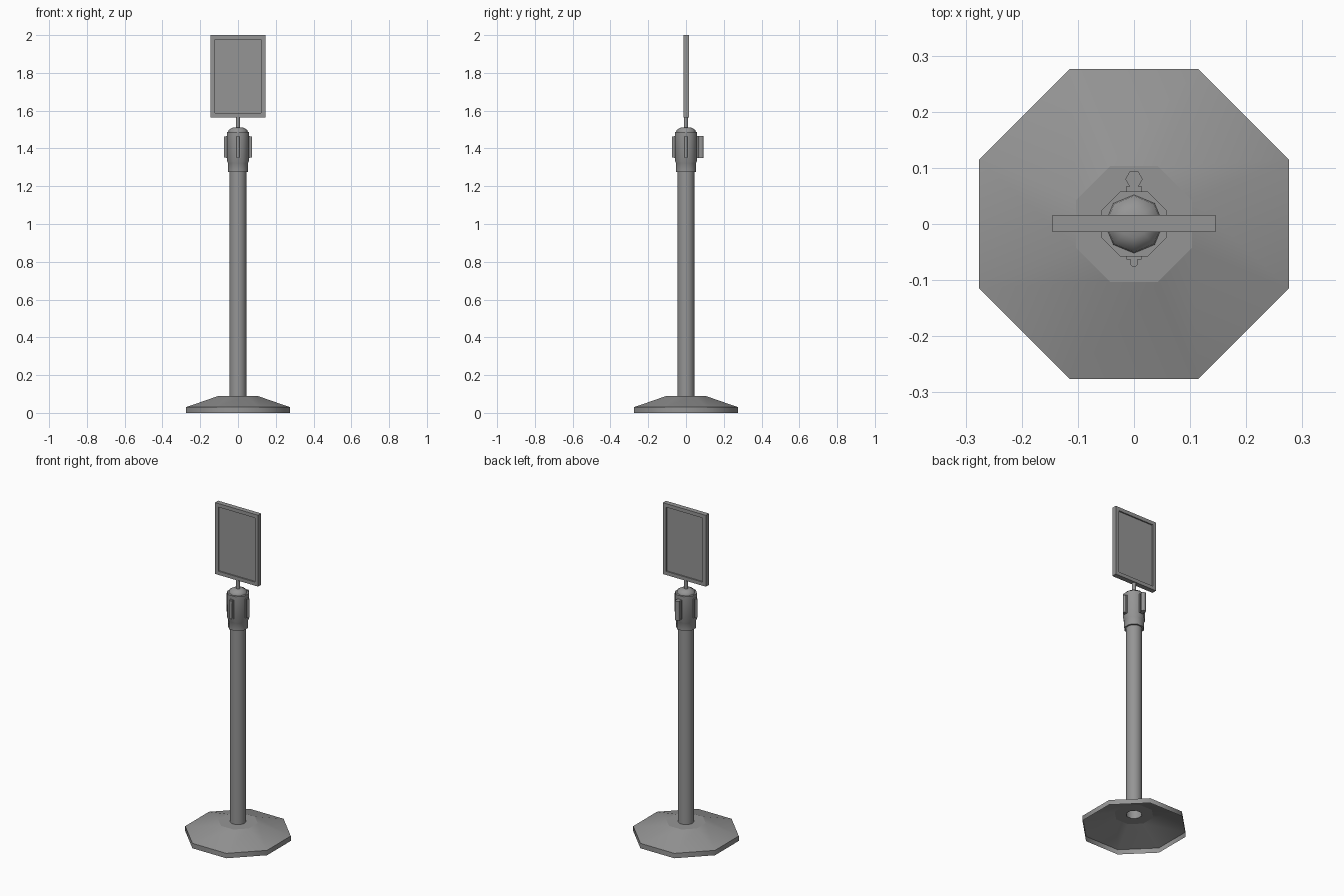
import bpy, bmesh, math

if "Cube" in bpy.data.objects:
    bpy.data.objects.remove(bpy.data.objects["Cube"])

GREY = bpy.data.materials.new("dark_grey")
GREY.diffuse_color = (0.3, 0.3, 0.3, 1)
GREY.use_nodes = True
GREY.node_tree.nodes["Principled BSDF"].inputs["Base Color"].default_value = GREY.diffuse_color


def finish(name, bm, angle=50):
    bmesh.ops.recalc_face_normals(bm, faces=bm.faces)
    me = bpy.data.meshes.new(name)
    bm.to_mesh(me)
    bm.free()
    me.materials.append(GREY)
    ob = bpy.data.objects.new(name, me)
    bpy.context.collection.objects.link(ob)
    bpy.ops.object.select_all(action='DESELECT')
    ob.select_set(True)
    bpy.context.view_layer.objects.active = ob
    bpy.ops.object.shade_smooth_by_angle(angle=math.radians(angle))
    return ob


def turned(name, profile, sides, turn=0.0, centre=(0, 0), caps=(True, True), angle=50):
    """Stack of regular polygon rings; profile is (radius, z)."""
    bm = bmesh.new()
    rings = []
    for r, z in profile:
        rings.append([bm.verts.new((centre[0] + r * math.cos(turn + math.tau * i / sides),
                                    centre[1] + r * math.sin(turn + math.tau * i / sides), z))
                      for i in range(sides)])
    for a, b in zip(rings, rings[1:]):
        for i in range(sides):
            j = (i + 1) % sides
            bm.faces.new((a[i], a[j], b[j], b[i]))
    if caps[0]:
        bm.faces.new(rings[0][::-1])
    if caps[1]:
        bm.faces.new(rings[-1])
    return finish(name, bm, angle)


def box(name, lo, hi, inset=None):
    bm = bmesh.new()
    bmesh.ops.create_cube(bm, size=1)
    for v in bm.verts:
        v.co = [(l + h) / 2 + c * (h - l) for l, h, c in zip(lo, hi, v.co)]
    if inset:
        # recessed panel on front and back
        bm.normal_update()
        for f in [f for f in bm.faces if abs(f.normal.y) > 0.9]:
            n = f.normal.copy()
            bmesh.ops.inset_individual(bm, faces=[f], thickness=inset[0], use_even_offset=True)
            new = bmesh.ops.extrude_discrete_faces(bm, faces=[f])['faces']
            for v in new[0].verts:
                v.co -= n * inset[1]
        bmesh.ops.remove_doubles(bm, verts=bm.verts, dist=1e-5)
    return finish(name, bm)


FLAT = math.pi / 8                # turns an octagon so flats face the axes
K = 1 / math.cos(FLAT)            # apothem to corner radius

# hollow octagonal foot, open below, with a flat ring round the post
turned("base", [(0.276 * K, 0), (0.276 * K, 0.03), (0.103 * K, 0.09)],
       8, FLAT, caps=(False, False))
ring = turned("base_top_ring", [(0.103 * K, 0.09), (0.045, 0.09)], 8, FLAT,
              caps=(False, False))
if ring.data.polygons[0].normal.z < 0:
    ring.data.flip_normals()

# post tube
turned("post", [(0.045, 0.09), (0.045, 1.285)], 16, caps=(False, True))

# belt head collar and its cap
turned("collar", [(0.053 * K, 1.275), (0.053 * K, 1.322), (0.058 * K, 1.332),
                  (0.058 * K, 1.487)], 8, FLAT)
turned("collar_cap", [(0.052, 1.487), (0.050, 1.498), (0.025, 1.512)], 8, angle=80)

# belt sockets on front, left and right
for side, a in (("front", -90), ("right", 0), ("left", 180)):
    c, s = round(math.cos(math.radians(a))), round(math.sin(math.radians(a)))
    w = 0.013
    xs = sorted((c * 0.05 - abs(s) * w, c * 0.063 + abs(s) * w))
    ys = sorted((s * 0.05 - abs(c) * w, s * 0.063 + abs(c) * w))
    box(side + "_socket", (xs[0], ys[0], 1.35), (xs[1], ys[1], 1.465))
    turned(side + "_socket_rib", [(0.008, 1.352), (0.008, 1.463)], 8, FLAT,
           (c * 0.068, s * 0.068))

# belt end clip at the back
box("back_clip_plate", (-0.014, 0.05, 1.35), (0.014, 0.067, 1.465))
turned("back_clip", [(0.0155, 1.35), (0.0155, 1.467)], 6, 0, (0, 0.08), angle=70)

# sign stem and framed sign
turned("sign_stem", [(0.012, 1.50), (0.012, 1.575)], 8, FLAT)
box("sign_frame", (-0.145, -0.014, 1.565), (0.145, 0.016, 2.0), inset=(0.022, 0.008))
